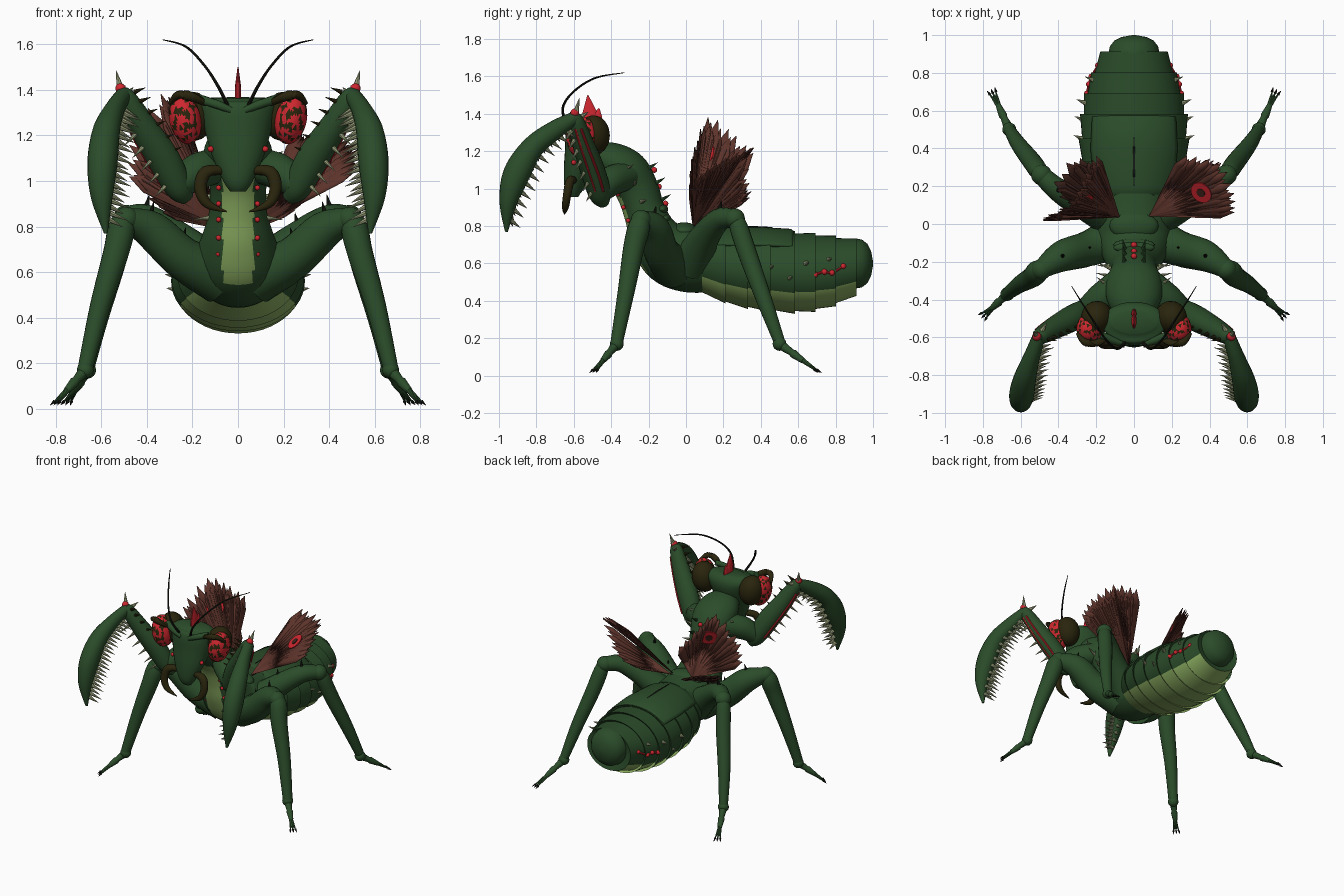
import bpy, bmesh, math, random
from mathutils import Vector, Matrix

random.seed(4)
if "Cube" in bpy.data.objects:
    bpy.data.objects.remove(bpy.data.objects["Cube"])


def material(name, *rgb):
    m = bpy.data.materials.new(name)
    m.use_nodes = True
    m.diffuse_color = (*rgb, 1)
    m.node_tree.nodes["Principled BSDF"].inputs["Base Color"].default_value = (*rgb, 1)
    return m


GREEN = material("leaf green", .024, .073, .023)
LIME = material("belly lime", .26, .42, .12)
RED = material("bright red", .62, .02, .028)
OLIVE = material("dark olive", .022, .018, .004)
BROWN = material("wing brown", .11, .034, .024)
DARK_BROWN = material("dark wing brown", .05, .017, .012)
SAGE = material("pale spine", .34, .38, .21)
BLACK = material("claw black", .008, .01, .006)


def finish(name, bm, mats, mirror=False, closed=True):
    if closed:
        bmesh.ops.recalc_face_normals(bm, faces=bm.faces)
    for f in bm.faces:
        f.smooth = True
    for e in bm.edges:
        e.smooth = e.calc_face_angle(0) < .7
    me = bpy.data.meshes.new(name)
    bm.to_mesh(me)
    bm.free()
    for m in mats:
        me.materials.append(m)
    ob = bpy.data.objects.new(name, me)
    bpy.context.collection.objects.link(ob)
    if mirror:
        mod = ob.modifiers.new("Mirror", "MIRROR")
        mod.use_mirror_merge = False
    return ob


def spline(pts, k=5):
    """Catmull-Rom through tuples of any length."""
    out, n = [], len(pts)
    for i in range(n - 1):
        a, b, c, d = pts[max(i - 1, 0)], pts[i], pts[i + 1], pts[min(i + 2, n - 1)]
        for s in range(k):
            t = s / k
            out.append(tuple(.5 * (2*q + (r - p)*t + (2*p - 5*q + 4*r - w)*t*t + (3*q - p - 3*r + w)*t**3)
                             for p, q, r, w in zip(a, b, c, d)))
    return out + [tuple(pts[-1])]


def loft(name, pts, mats, rule=None, n=20, mirror=False, along=None, arc=None):
    """Elliptical rings (x, y, z, half width, half depth) joined into a skin."""
    bm, rings = bmesh.new(), []
    lo, hi = arc or (0, 2 * math.pi)
    for i, p in enumerate(pts):
        a, b = pts[max(i - 1, 0)], pts[min(i + 1, len(pts) - 1)]
        t = Vector(along or [b[j] - a[j] for j in range(3)]).normalized()
        s = Vector((1, 0, 0))
        s = (s - t * s.dot(t)).normalized()
        u = s.cross(t)
        rx, ry = p[3], p[-1]
        angs = [lo + (hi - lo) * j / n for j in range(n + (arc is not None))]
        rings.append([bm.verts.new(Vector(p[:3]) + s * rx * math.cos(g) + u * ry * math.sin(g)) for g in angs])
    for a, b in zip(rings, rings[1:]):
        for j in range(n):
            k = (j + 1) % len(a)
            f = bm.faces.new((a[j], a[k], b[k], b[j]))
            if rule:
                f.material_index = rule((j + .5) / n * 2 * math.pi, f.calc_center_median())
    if not arc:
        bm.faces.new(rings[0][::-1])
        bm.faces.new(rings[-1])
    return finish(name, bm, mats, mirror)


def ball(name, centre, size, mats, mirror=False, blotch=0, tilt=0):
    bm = bmesh.new()
    mx = Matrix.Translation(centre) @ Matrix.Rotation(tilt, 4, "Y") @ Matrix.Diagonal((*size, 1))
    bmesh.ops.create_icosphere(bm, subdivisions=4 if blotch else 3, radius=1, matrix=mx)
    seeds = random.sample([f.calc_center_median() for f in bm.faces], blotch)
    for f in bm.faces:
        c = f.calc_center_median()
        f.material_index = int(any((c - s).length < .0105 for s in seeds))
    return finish(name, bm, mats, mirror)


def beads(name, spots, r, mat, mirror=False):
    bm = bmesh.new()
    for p in spots:
        bmesh.ops.create_icosphere(bm, subdivisions=2, radius=r, matrix=Matrix.Translation(p))
    finish(name, bm, [mat], mirror)


def spikes(name, items, r, mat, mirror=True):
    """Cones from (base, direction) pairs."""
    bm = bmesh.new()
    for base, d in items:
        d = Vector(d)
        mx = Matrix.Translation(Vector(base) + d / 2) @ d.to_track_quat("Z", "Y").to_matrix().to_4x4()
        bmesh.ops.create_cone(bm, cap_ends=True, segments=8, radius1=r, radius2=r * .05, depth=d.length, matrix=mx)
    finish(name, bm, [mat], mirror)


# Abdomen: overlapping plates, lime underneath
plates = [(.06, .79, .45, .19), (.2, .78, .39, .26), (.32, .78, .36, .285), (.44, .775, .345, .288),
          (.57, .77, .335, .28), (.68, .76, .345, .26), (.79, .745, .375, .222), (.9, .73, .43, .175)]
rings = []
for a, b in zip(plates, plates[1:]):
    for (y, top, low, w), k, dy in ((a, .95, 0), (b, 1.02, .012)):
        rings.append((0, y + dy, (top + low) / 2, w * k, (top - low) / 2 * k))
rings += [(0, y, .6, w, w) for y, w in ((.9, .135), (.94, .128), (.97, .105), (.99, .065), (1, .01))]
loft("abdomen", rings, [GREEN, LIME], n=48, along=(0, 1, 0),
     rule=lambda g, c: int(math.sin(g) < -.5 and c.y < .9))
cover = loft("wing_cover", [(0, y, .56, w, h) for y, w, h in
             ((.1, .21, .215), (.2, .27, .235), (.4, .29, .235), (.56, .28, .225), (.58, .27, .21))],
             [GREEN], n=20, along=(0, 1, 0), arc=(.65, 2.49))
cover.modifiers.new("Solidify", "SOLIDIFY").thickness = .015
loft("cover_seam", spline([(0, .2, .798, .002, .002), (0, .33, .798, .006, .003), (0, .46, .793, .002, .002)]),
     [BLACK], n=8)

# Thorax and upright neck with a lime throat stripe
body = [(0, .16, .62, .19, .17), (0, .02, .625, .2, .18), (0, -.09, .66, .195, .17), (0, -.17, .75, .16, .135),
        (0, -.22, .87, .126, .112), (0, -.26, .99, .126, .115), (0, -.32, 1.09, .15, .12),
        (0, -.41, 1.15, .14, .1), (0, -.52, 1.17, .08, .07)]
loft("thorax", spline(body, 6), [GREEN, LIME], n=72,
     rule=lambda g, c: int(math.sin(g) > 0 and abs(c.x) < .068 and .55 < c.z < 1.02))
ball("back_shield", (0, -.01, .77), (.13, .08, .05), [GREEN])
for z, y in ((.84, -.11), (.89, -.125), (.79, -.08)):
    ball("back_ridge", (0, y, z), (.11, .03, .025), [GREEN])
beads("throat_beads", [(.085, y, z) for y, z in ((-.365, .97), (-.335, .9), (-.31, .83), (-.285, .75), (-.255, .68))],
      .012, RED, True)
beads("back_beads", [(0, -.17, 1.1), (0, -.145, 1.01), (0, -.11, .92)], .016, RED)
spikes("neck_spikes", [((.11, -.22, .84), (.085, 0, -.01)), ((.11, -.28, 1.02), (.09, .02, .03)),
                       ((.13, -.33, 1.1), (.07, .05, .03)), ((.11, -.24, .93), (.075, .03, .01))], .014, SAGE)
spikes("back_spikes", [((.05, y, z), (.01, .05, .03)) for y, z in ((-.2, 1.11), (-.16, 1.03), (-.13, .94))], .012, GREEN)

# Head
head = [(0, -.6, .955, .035, .025), (0, -.6, 1.0, .065, .05), (0, -.58, 1.1, .11, .075), (0, -.55, 1.2, .14, .1),
        (0, -.53, 1.28, .16, .115), (0, -.52, 1.335, .17, .105), (0, -.52, 1.365, .12, .06)]
loft("head", spline(head), [GREEN], n=28)
ball("eye_socket", (.195, -.495, 1.285), (.085, .088, .108), [OLIVE], True, tilt=.15)
ball("eye", (.232, -.555, 1.272), (.07, .085, .112), [RED, OLIVE], True, blotch=105, tilt=.2)
loft("brow", spline([(.14, -.6, 1.34, .015, .012), (.2, -.63, 1.368, .022, .018), (.26, -.625, 1.378, .02, .018),
                     (.3, -.58, 1.34, .008, .008)]), [OLIVE], n=10, mirror=True)
loft("face_ridge", spline([(.03, -.63, 1.31, .015, .015), (.09, -.625, 1.335, .02, .018), (.17, -.59, 1.36, .022, .02)]),
     [GREEN], n=10, mirror=True)
loft("mandible", spline([(.06, -.6, 1.045, .02, .02), (.14, -.62, 1.04, .028, .024), (.165, -.635, .97, .027, .022),
                         (.135, -.645, .9, .02, .018), (.05, -.65, .865, .003, .003)]), [OLIVE], n=12, mirror=True)
loft("antenna", spline([(.04, -.62, 1.32, .009, .009), (.09, -.66, 1.42, .007, .007), (.15, -.61, 1.51, .006, .006),
                        (.23, -.49, 1.59, .005, .005), (.33, -.33, 1.62, .002, .002)], 8), [BLACK], n=8, mirror=True)
loft("crest", [(0, -.51, 1.34, .014, .045), (0, -.515, 1.41, .014, .04), (0, -.525, 1.5, .002, .003)], [RED], n=10)
loft("rear_crest", [(0, -.48, 1.34, .012, .03), (0, -.475, 1.39, .013, .028), (0, -.465, 1.43, .002, .003)], [RED], n=10)
beads("face_bead", [(0, -.615, 1.33)], .014, RED)
beads("cheek_bead", [(.12, -.6, 1.14)], .014, RED, True)

# Raptorial arms
loft("arm_base", spline([(.08, -.31, 1.07, .075, .075), (.18, -.4, 1.04, .08, .08), (.26, -.46, .98, .06, .06)]),
     [GREEN], mirror=True)
arm = spline([(.22, -.44, .92, .03, .03), (.26, -.46, .97, .06, .06), (.33, -.5, 1.1, .073, .066),
              (.42, -.55, 1.24, .062, .058), (.49, -.59, 1.36, .046, .045), (.51, -.6, 1.4, .025, .025)])
loft("arm", arm, [GREEN], mirror=True)
for k in (-.35, .35):
    loft("arm_stripe", [(x + .86 * w * math.cos(k), y + .16 * w + w * math.sin(k) * .9, z - .46 * w * math.cos(k), .007, .007)
                        for x, y, z, w, _ in arm[7:20]], [RED], n=8, mirror=True)
spikes("arm_spines", [((p[0] + .03, p[1] - .03, p[2] - .035), (.05, -.03, -.05)) for p in arm[7:21:2]], .012, SAGE)
spikes("arm_thorns", [((p[0] - .035, p[1] - .02, p[2] + .03), (-.05, -.01, .02)) for p in arm[10:22:2]], .011, OLIVE)
blade = spline([(.5, -.59, 1.38, .035, .035), (.54, -.7, 1.315, .043, .05), (.578, -.82, 1.22, .06, .06),
                (.595, -.905, 1.08, .066, .072), (.598, -.95, .93, .048, .048), (.58, -.96, .77, .008, .008)], 6)
loft("blade", blade, [GREEN], mirror=True)
row = [((x - .7 * a, y + .5 * b, z - .3 * b), (-.065 - .02 * (i % 2), .02, -.035)) for i, (x, y, z, a, b) in enumerate(blade[5:28])]
row += [((x - .2 * a, y + .85 * b, z - .4 * b), (-.02, .05, -.04)) for x, y, z, a, b in blade[5:28:2]]
spikes("blade_spines", row, .014, SAGE)
spikes("elbow_horn", [((.515, -.59, 1.4), (.02, .02, .085)), ((.49, -.57, 1.38), (-.03, .05, .03))], .018, SAGE)
beads("elbow_bead", [(.515, -.595, 1.405)], .024, RED, True)


# Walking legs
def leg(name, thigh, shin, ankle, toe):
    loft(name + "_thigh", spline(thigh), [GREEN], mirror=True)
    loft(name + "_shin", spline(shin), [GREEN], mirror=True)
    ball(name + "_knee", thigh[-1][:3], (.055, .055, .055), [GREEN], True)
    ball(name + "_ankle", ankle, (.037, .037, .037), [GREEN], True)
    a, t = Vector(ankle), Vector(toe)
    mid = a.lerp(t, .6)
    loft(name + "_foot", [(*a, .028, .028), (*a.lerp(t, .3), .018, .018), (*a.lerp(t, .35), .023, .023),
                          (*mid, .015, .015)], [GREEN], n=12, mirror=True)
    side = (t - a).cross(Vector((0, 0, 1))).normalized()
    spread = (-.022, 0, .022)
    spikes(name + "_toes", [(mid, t - mid + side * k) for k in spread], .014, GREEN)
    spikes(name + "_claws", [(mid.lerp(t + side * k, .8), (t + side * k - mid) * .28) for k in spread], .008, BLACK)
    spikes(name + "_thorns", [((x, y, z + w * .9), (-.01, .01, .05)) for x, y, z, w, _ in thigh[1:3]], .013, BLACK)


def limb(*pts):
    return [(x, y, z, r, r) for x, y, z, r in pts]


leg("middle_leg", limb((.08, -.06, .58, .12), (.24, -.13, .66, .095), (.38, -.17, .785, .083), (.49, -.24, .832, .05)),
    limb((.495, -.24, .865, .03), (.51, -.25, .8, .058), (.537, -.28, .68, .056), (.605, -.32, .45, .045), (.67, -.37, .18, .033)),
    (.67, -.37, .17), (.805, -.495, .02))
leg("hind_leg", limb((.1, .03, .6, .11), (.26, .1, .74, .08), (.4, .18, .835, .062), (.49, .26, .84, .048)),
    limb((.49, .26, .87, .025), (.505, .28, .8, .048), (.54, .33, .65, .05), (.61, .42, .4, .042), (.66, .5, .18, .03)),
    (.66, .5, .17), (.755, .71, .02))


# Wings: fans of pointed, ridged feathers
def fan(name, base, tips, count, mat, spot=0):
    bm, base = bmesh.new(), Vector(base)
    path = [Vector(p) for p in spline(tips, 12)]
    for i in range(count):
        j = round(i * (len(path) - 1) / (count - 1))
        across = path[min(j + 1, len(path) - 1)] - path[max(j - 1, 0)]
        d = (path[j] - base) * (1 - .05 * (i % 2))
        w = across.normalized() * .036
        nrm = d.cross(w).normalized()
        mid = base + d * .84 + nrm * .002 * (i % 3)
        b, l, r, t, m = [bm.verts.new(v) for v in (base, mid - w, mid + w, base + d, mid + nrm * .011)]
        for f in ((b, l, m), (b, m, r), (l, t, m), (m, t, r)):
            bm.faces.new(f)
    finish(name, bm, [mat], closed=False).modifiers.new("Solidify", "SOLIDIFY").thickness = .005
    if spot:
        k = len(path) // 2
        d = path[k] - base
        nrm = d.cross(path[k + 1] - path[k - 1]).normalized()
        nrm *= spot * (1 if nrm.y < 0 else -1)
        for part, r, off, m in (("ring", .06, .022, RED), ("pupil", .024, .026, DARK_BROWN)):
            disc = bmesh.new()
            mx = Matrix.Translation(base + d * .67 + nrm * off) @ nrm.to_track_quat("Z", "Y").to_matrix().to_4x4()
            bmesh.ops.create_cone(disc, cap_ends=True, segments=20, radius1=r, radius2=r, depth=.006, matrix=mx)
            finish(name + "_spot_" + part, disc, [m])


fan("left_wing", (.08, .04, .8), [(.53, .06, 1.06), (.53, .16, 1.14), (.46, .32, 1.21), (.28, .36, 1.22)], 19, BROWN, 1)
fan("left_rear_wing", (.08, .05, .79), [(.45, .33, 1.17), (.38, .34, 1.03), (.31, .31, .93), (.25, .23, .87)], 13, BROWN)
fan("right_wing", (-.08, .04, .8), [(-.48, .02, 1.02), (-.47, .04, 1.19), (-.34, .12, 1.38), (-.27, .25, 1.3),
                                    (-.2, .36, 1.19)], 21, BROWN, -1)
fan("right_rear_wing", (-.09, .05, .79), [(-.33, .09, .86), (-.43, .2, .97), (-.34, .34, 1.0), (-.22, .34, .95)],
    11, DARK_BROWN)

# Abdomen side details
vein = [(.25, .69, .54, .007, .007), (.238, .74, .555, .006, .006), (.226, .78, .55, .006, .006), (.19, .84, .585, .006, .006)]
loft("side_vein", spline(vein), [RED], n=8, mirror=True)
beads("side_beads", [v[:3] for v in vein], .016, RED, True)
spikes("side_spikes", [((x, y, z), (.05, .02, .01)) for x, y, z in
                       ((.255, .64, .6), (.21, .76, .62), (.27, .45, .58), (.265, .55, .52))], .014, SAGE)
